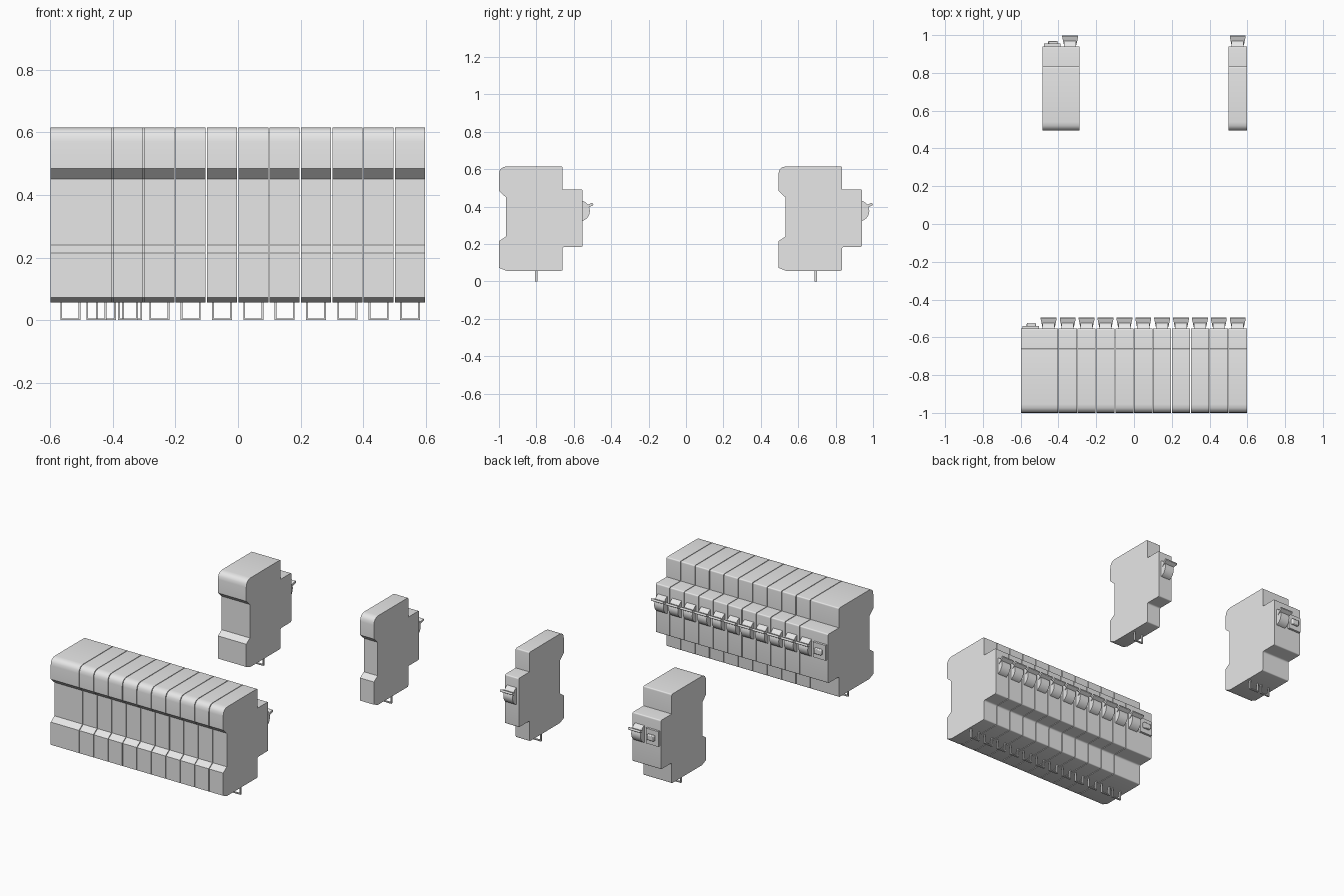
import bpy
import bmesh
import math
from mathutils import Vector

cube = bpy.data.objects.get("Cube")
if cube:
    bpy.data.objects.remove(cube, do_unlink=True)

grey = bpy.data.materials.new("light_grey_plastic")
grey.use_nodes = True
grey.diffuse_color = (0.8, 0.8, 0.8, 1)
grey.node_tree.nodes["Principled BSDF"].inputs["Base Color"].default_value = (0.8, 0.8, 0.8, 1)


def rounded(points, steps=4):
    """Round each (y, z, radius) corner of a closed profile."""
    out = []
    for i, (y, z, r) in enumerate(points):
        p = Vector((y, z))
        if r == 0:
            out.append(p)
            continue
        a = Vector(points[i - 1][:2]) - p
        b = Vector(points[(i + 1) % len(points)][:2]) - p
        a, b = p + a.normalized() * r, p + b.normalized() * r
        for k in range(steps + 1):
            t = k / steps
            out.append(a * (1 - t) ** 2 + p * 2 * t * (1 - t) + b * t * t)
    return out


def prism(name, profile, width, location, taper=None):
    """Extrude a y-z profile along x; taper = (y limit, x scale beyond it)."""
    bm = bmesh.new()
    face = bm.faces.new([bm.verts.new((-width / 2, y, z)) for y, z in profile])
    new = bmesh.ops.extrude_face_region(bm, geom=[face])["geom"]
    for v in new:
        if isinstance(v, bmesh.types.BMVert):
            v.co.x += width
    if taper:
        for v in bm.verts:
            if v.co.y > taper[0]:
                v.co.x *= taper[1]
    bmesh.ops.recalc_face_normals(bm, faces=bm.faces)
    mesh = bpy.data.meshes.new(name)
    bm.to_mesh(mesh)
    bm.free()
    mesh.materials.append(grey)
    obj = bpy.data.objects.new(name, mesh)
    obj.location = location
    bpy.context.collection.objects.link(obj)
    bpy.ops.object.select_all(action="DESELECT")
    obj.select_set(True)
    bpy.context.view_layer.objects.active = obj
    bpy.ops.object.shade_smooth_by_angle(angle=math.radians(35))
    return obj


def box(name, x, y, z, location):
    """Box spanning the given (low, high) ranges."""
    profile = [(y[0], z[0]), (y[1], z[0]), (y[1], z[1]), (y[0], z[1])]
    middle = Vector(((x[0] + x[1]) / 2, 0, 0))
    return prism(name, profile, x[1] - x[0], Vector(location) + middle)


# Housing side profile, with the rail notch at -y and the stepped nose at +y
HOUSING = rounded([
    (-1.0, 0.073, 0), (-0.96, 0.057, 0), (-0.66, 0.057, 0.008),
    (-0.66, 0.185, 0.012), (-0.553, 0.185, 0.008), (-0.553, 0.492, 0.008),
    (-0.66, 0.492, 0), (-0.66, 0.615, 0.008), (-1.0, 0.615, 0.045),
    (-1.0, 0.484, 0), (-0.963, 0.45, 0), (-0.963, 0.24, 0), (-1.0, 0.215, 0),
])

# Toggle drum and its flat finger grip
DRUM = [(-0.57 + 0.056 * math.cos(a), 0.377 + 0.056 * math.sin(a))
        for a in [math.radians(-90 + 180 * k / 16) for k in range(17)]]
GRIP = rounded([(-0.54, 0.386, 0), (-0.494, 0.408, 0.004),
                (-0.5, 0.421, 0.004), (-0.546, 0.4, 0)], 3)


def toggle(name, x, y):
    prism(name + "_toggle_drum", DRUM, 0.064, (x, y, 0))
    prism(name + "_toggle_grip", GRIP, 0.066, (x, y, 0), (-0.52, 1.27))


def terminal_loop(name, x, y):
    """Square wire loop hanging under the housing."""
    depth = (-0.806, -0.794)
    for side, label in ((-1, "right"), (1, "left")):
        c = side * 0.029
        box(f"{name}_loop_{label}", (c - 0.003, c + 0.003), depth, (0, 0.06), (x, y, 0))
    box(name + "_loop_bottom", (-0.026, 0.026), depth, (0, 0.006), (x, y, 0))


def narrow_breaker(name, x, y):
    prism(name + "_housing", HOUSING, 0.096, (x, y, 0))
    toggle(name, x, y)
    terminal_loop(name, x, y)


def wide_breaker(name, x, y):
    prism(name + "_housing", HOUSING, 0.196, (x, y, 0))
    toggle(name, x + 0.049, y)
    for i, dx in enumerate((-0.034, 0.049)):
        terminal_loop(f"{name}_{i + 1}", x + dx, y)
    # Test button on a raised plate beside the toggle
    box(name + "_button_plate", (-0.09, -0.003), (-0.556, -0.539), (0.33, 0.425), (x, y, 0))
    button = box(name + "_test_button", (-0.067, -0.018), (-0.545, -0.524),
                 (0.36, 0.395), (x, y, 0))
    bevel = button.modifiers.new("soft_edges", "BEVEL")
    bevel.width = 0.005
    bevel.segments = 2


# Row of breakers
wide_breaker("row_wide_breaker", -0.501, 0)
for n in range(10):
    narrow_breaker(f"row_breaker_{n + 1}", -0.351 + 0.1 * n, 0)

# Two separate breakers behind the row
BACK = 1.494
wide_breaker("single_wide_breaker", -0.387, BACK)
narrow_breaker("single_breaker", 0.549, BACK)
